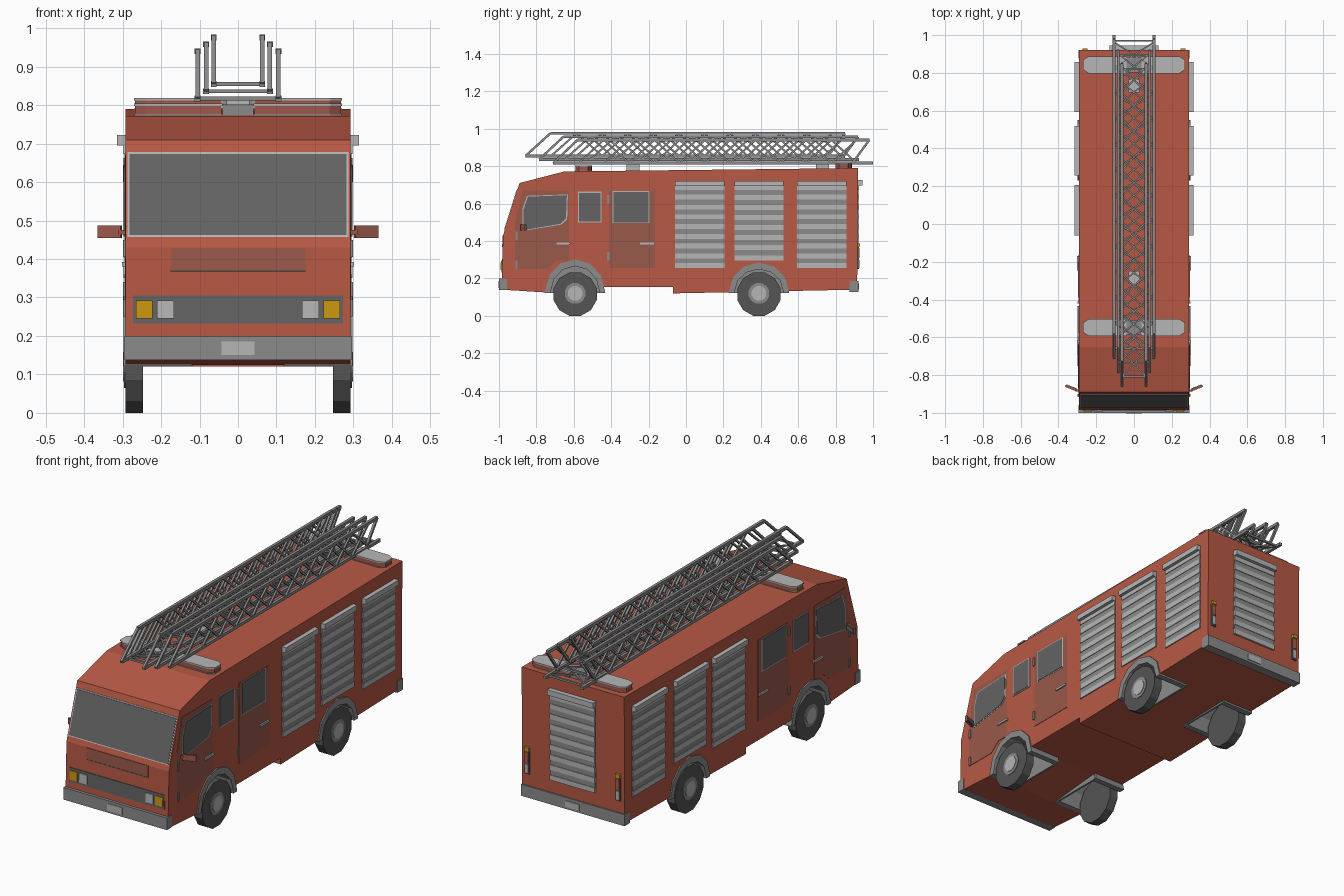
import bpy, bmesh, math
from mathutils import Vector

if "Cube" in bpy.data.objects:
    bpy.data.objects.remove(bpy.data.objects["Cube"])


def material(name, r, g, b):
    m = bpy.data.materials.new(name)
    m.use_nodes = True
    m.diffuse_color = (r, g, b, 1)
    m.node_tree.nodes["Principled BSDF"].inputs["Base Color"].default_value = (r, g, b, 1)
    return m


RED = material("body red", .48, .10, .058)
DOOR = material("door red", .33, .10, .07)
GLASS = material("window grey", .125, .125, .125)
GREY = material("metal grey", .26, .26, .26)
LIGHT = material("light grey", .47, .47, .47)
TYRE = material("tyre grey", .09, .09, .09)
AMBER = material("amber", .60, .31, .006)

W = .292  # half width of the body


def finish(name, bm, mat):
    bmesh.ops.recalc_face_normals(bm, faces=bm.faces)
    me = bpy.data.meshes.new(name)
    bm.to_mesh(me)
    bm.free()
    me.materials.append(mat)
    ob = bpy.data.objects.new(name, me)
    bpy.context.scene.collection.objects.link(ob)
    return ob


def prism(name, pts, lo, hi, mat, axis="x"):
    """Extrude a flat outline: (y, z) along x, or (x, y) along z."""
    place = (lambda p, t: (t, *p)) if axis == "x" else (lambda p, t: (*p, t))
    bm = bmesh.new()
    ends = [[bm.verts.new(place(p, t)) for p in pts] for t in (lo, hi)]
    n = len(pts)
    for ring in ends:
        bm.faces.new(ring)
    for i in range(n):
        j = (i + 1) % n
        bm.faces.new((ends[0][i], ends[0][j], ends[1][j], ends[1][i]))
    return finish(name, bm, mat)


def rect(a0, a1, b0, b1):
    return [(a0, b0), (a1, b0), (a1, b1), (a0, b1)]


def box(name, x0, x1, y0, y1, z0, z1, mat):
    return prism(name, rect(y0, y1, z0, z1), x0, x1, mat)


def grown(pts, d):
    c = sum((Vector(p) for p in pts), Vector((0, 0))) / len(pts)
    return [tuple(Vector(p) + (Vector(p) - c).normalized() * d) for p in pts]


# Body shell
front = [(-.985, .14), (-.985, .2), (-.978, .43), (-.89, .71)]
body = prism("body", front + [(-.65, .772), (.92, .79), (.915, .14), (-.07, .12),
                              (-.07, .153), (-.45, .153), (-.75, .125)], -W, W, RED)


def arch(yc, rx, rz):
    """Arch outline with legs reaching below the sill."""
    arc = [(yc - rx * math.cos(k * math.pi / 6), .13 + rz * math.sin(k * math.pi / 6))
           for k in range(7)]
    return [(yc - rx, .122)] + arc + [(yc + rx, .122)]


def ngon(yc, zc, r, n=12):
    return [(yc + r * math.cos((k + .5) * math.tau / n),
             zc + r * math.sin((k + .5) * math.tau / n)) for k in range(n)]


# Wheels, wheel wells and mudguards
for place, yc, rz in (("front", -.593, .172), ("rear", .39, .155)):
    for side, s in (("left", 1), ("right", -1)):
        cutter_pts = arch(yc, .15, rz - .01)
        cutter_pts[0], cutter_pts[-1] = (yc - .15, .05), (yc + .15, .05)
        cutter = prism("well_cutter", cutter_pts, s * .125, s * .4, RED)
        mod = body.modifiers.new("well", "BOOLEAN")
        mod.operation, mod.solver, mod.object = "DIFFERENCE", "EXACT", cutter
        bpy.context.view_layer.update()
        cut = bpy.data.meshes.new_from_object(
            body.evaluated_get(bpy.context.evaluated_depsgraph_get()))
        body.modifiers.clear()
        body.data = cut
        bpy.data.objects.remove(cutter)

        tag = f"{place}_{side}"
        prism("mudguard_" + tag, arch(yc, .16, rz) + arch(yc, .13, rz - .036)[::-1],
              s * .12, s * .298, GREY)
        prism("well_wall_" + tag, arch(yc, .15, rz - .01), s * .118, s * .128, GREY)
        prism("tyre_" + tag, ngon(yc, .116, .12), s * .247, s * .293, TYRE)
        prism("hub_" + tag, ngon(yc, .12, .057), s * .25, s * .296, GREY)
        prism("hub_cap_" + tag, ngon(yc, .12, .04), s * .25, s * .299, LIGHT)


# Front panels that follow the slope of the nose
def nose_y(z):
    for (y0, z0), (y1, z1) in zip(front, front[1:]):
        if z <= z1:
            return y0 + (y1 - y0) * (z - z0) / (z1 - z0)


def nose_plate(name, x0, x1, z0, z1, mat, t):
    a, b = nose_y(z0), nose_y(z1)
    prism(name, [(a + .004, z0), (a - t, z0), (b - t, z1), (b + .004, z1)], x0, x1, mat)


nose_plate("windscreen_frame", -.287, .287, .457, .678, LIGHT, .002)
nose_plate("windscreen", -.282, .282, .462, .673, GLASS, .004)
nose_plate("bonnet_flap", -.175, .175, .37, .429, DOOR, .003)
nose_plate("bonnet_flap_gap", -.175, .175, .368, .372, TYRE, .004)
nose_plate("grille", -.273, .273, .232, .305, GLASS, .003)
for s in (1, -1):
    nose_plate("indicator", s * .222, s * .265, .245, .292, AMBER, .008)
    nose_plate("headlight", s * .166, s * .21, .245, .292, LIGHT, .008)

# Bumpers and blank plates
box("front_bumper", -.295, .295, -1, -.957, .138, .2, GREY)
box("front_plate", -.043, .043, -1.003, -.99, .15, .186, LIGHT)
box("rear_bumper", -.295, .295, .875, .922, .128, .187, GREY)
box("rear_plate", -.04, .04, .91, .926, .14, .172, LIGHT)


# Roller shutters: alternating slats below a housing
def slats(z0, z1, n):
    h = (z1 - z0) / n
    for k in range(n):
        yield z0 + k * h, z0 + (k + 1) * h, (GREY, LIGHT)[k % 2 == 0], (.003, .006)[k % 2 == 0]


for s in (1, -1):
    for y0, y1, z0, n in ((-.06, .207, .255, 17), (.258, .52, .297, 15), (.593, .858, .255, 17)):
        for a, b, mat, t in slats(z0, .70, n):
            box("shutter_slat", s * .285, s * (W + t), y0, y1, a, b, mat)
        box("shutter_housing", s * .285, s * .315, y0, y1, .695, .722, LIGHT)
for a, b, mat, t in slats(.255, .70, 17):
    box("rear_shutter_slat", -.128, .128, .9, .92 + t, a, b, mat)
box("rear_shutter_housing", -.13, .13, .9, .944, .698, .726, LIGHT)

# Doors, side windows, handles, hinges, mirrors and tail lights
door = [(-.915, .25), (-.745, .25), (-.69, .295), (-.625, .295), (-.625, .67),
        (-.875, .67), (-.915, .5)]
cab_window = [(-.87, .458), (-.67, .492), (-.642, .52), (-.637, .645), (-.845, .637), (-.868, .57)]
for s in (1, -1):
    prism("front_door", door, s * .285, s * (W + .002), DOOR)
    box("rear_door", s * .285, s * (W + .002), -.412, -.165, .255, .668, DOOR)
    for pts in (cab_window, rect(-.572, -.456, .504, .658), rect(-.388, -.2, .5, .662)):
        prism("side_window_frame", grown(pts, .007), s * .285, s * (W + .003), LIGHT)
        prism("side_window", pts, s * .285, s * (W + .005), GLASS)
    for y in (-.692, -.245):
        box("door_handle", s * .285, s * .301, y, y + .075, .381, .392, LIGHT)
    for y, z in ((-.912, .405), (-.912, .25), (-.422, .6), (-.422, .295)):
        box("door_hinge", s * .285, s * .299, y, y + .012, z, z + .045, GREY)
    box("mirror_arm", s * .28, s * .31, -.888, -.876, .464, .476, DOOR)
    prism("mirror", [(s * .305, -.886), (s * .365, -.862), (s * .361, -.852), (s * .301, -.876)],
          .455, .487, DOOR, "z")
    prism("mirror_glass", [(s * .307, -.878), (s * .359, -.857), (s * .358, -.849),
                           (s * .304, -.870)], .459, .483, GLASS, "z")
    x0, x1 = s * .246, s * .272
    box("tail_light_base", x0, x1, .9, .924, .25, .37, GLASS)
    box("tail_light_amber", x0, x1, .9, .929, .37, .388, AMBER)
    box("tail_light_red", s * .25, s * .268, .9, .927, .31, .362, RED)
    box("tail_light_white", s * .25, s * .268, .9, .927, .257, .30, LIGHT)

# Roof light bars and ladder mounts
for yc, z in ((-.548, .768), (.843, .782)):
    for s in (1, -1):
        lens = [(s * .04, yc - .045), (s * .24, yc - .045), (s * .27, yc - .025),
                (s * .27, yc + .025), (s * .24, yc + .045), (s * .04, yc + .045)]
        prism("light_bar_base", lens, z, z + .009, GREY, "z")
        prism("light_bar_lens", grown(lens, -.003), z + .009, z + .03, DOOR, "z")
        prism("light_bar_top", lens, z + .03, z + .036, LIGHT, "z")
    box("light_bar_centre", -.04, .04, yc - .04, yc + .04, z, z + .034, GREY)
for yc in (-.283, .73):
    box("ladder_mount", -.03, .03, yc - .035, yc + .035, .765, .815, LIGHT)


# Three nested lattice ladders
def beam(bm, p, q, t):
    p, q = Vector(p), Vector(q)
    d = (q - p).normalized()
    side = d.cross(Vector((0, 0, 1))).normalized() * t / 2
    up = side.cross(d).normalized() * t / 2
    ends = [[bm.verts.new(e + side * a + up * b) for a, b in ((1, 1), (-1, 1), (-1, -1), (1, -1))]
            for e in (p, q)]
    for ring in ends:
        bm.faces.new(ring)
    for i in range(4):
        j = (i + 1) % 4
        bm.faces.new((ends[0][i], ends[0][j], ends[1][j], ends[1][i]))


def ladder(name, x, z0, z1, low, high, bays=12):
    bm = bmesh.new()
    step = (high[1] - low[0]) / (bays + .5)
    for s in (1, -1):
        beam(bm, (s * x, low[0], z0), (s * x, low[1], z0), .015)
        beam(bm, (s * x, high[0], z1), (s * x, high[1], z1), .015)
        # end struts and side lattice
        beam(bm, (s * x, low[0], z0), (s * x, high[0], z1), .012)
        beam(bm, (s * x, high[1] - .09, z0), (s * x, high[1], z1), .012)
        for k in range(1, bays):
            y = low[0] + k * step
            beam(bm, (s * x, y, z0), (s * x, y + step, z1), .010)
            if k > 1:
                beam(bm, (s * x, y, z1), (s * x, y + step, z0), .010)
        # crossed floor bracing
        for k in range(bays):
            y = low[0] + .05 + k * step
            beam(bm, (-s * x, y, z0), (s * x, y + step, z0), .008)
    for y in (low[0] + .05, low[1] - .03):
        beam(bm, (-x, y, z0), (x, y, z0), .010)
    finish(name, bm, GREY)


ladder("lower_ladder", .105, .817, .94, (-.71, 1.0), (-.58, .98))
ladder("middle_ladder", .083, .836, .958, (-.785, .925), (-.655, .92))
ladder("upper_ladder", .063, .855, .976, (-.858, .85), (-.725, .85))
